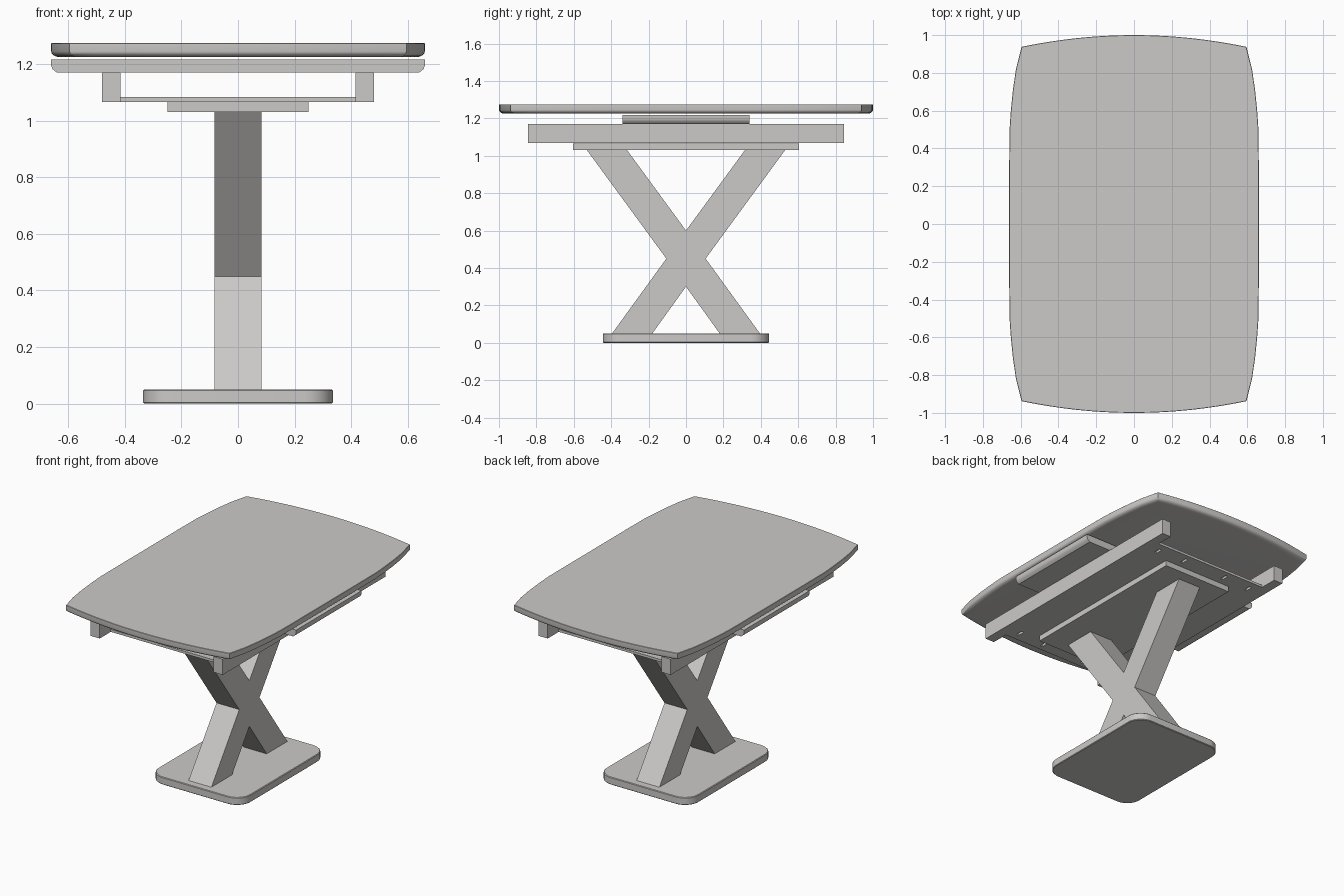
import bpy
import bmesh
from math import sin, cos, pi
from mathutils import Matrix

cube = bpy.data.objects.get("Cube")
if cube:
    bpy.data.objects.remove(cube, do_unlink=True)

grey = bpy.data.materials.new("light warm grey")
grey.use_nodes = True
colour = (0.60, 0.59, 0.575, 1)
grey.diffuse_color = colour
grey.node_tree.nodes["Principled BSDF"].inputs["Base Color"].default_value = colour


def finish(name, bm, smooth=False):
    bmesh.ops.recalc_face_normals(bm, faces=bm.faces)
    mesh = bpy.data.meshes.new(name)
    bm.to_mesh(mesh)
    bm.free()
    mesh.materials.append(grey)
    obj = bpy.data.objects.new(name, mesh)
    bpy.context.collection.objects.link(obj)
    if smooth:
        bpy.ops.object.select_all(action='DESELECT')
        obj.select_set(True)
        bpy.context.view_layer.objects.active = obj
        bpy.ops.object.shade_smooth_by_angle(angle=0.6)
    return obj


def box(name, x, y, z):
    """Box from (low, high) ranges."""
    bm = bmesh.new()
    bmesh.ops.create_cube(bm, size=1)
    for v in bm.verts:
        v.co = [r[0] if c < 0 else r[1] for r, c in zip((x, y, z), v.co)]
    return finish(name, bm)


def loft(name, rings, smooth=False):
    """Capped skin through matching rings of points."""
    bm = bmesh.new()
    rows = [[bm.verts.new(p) for p in ring] for ring in rings]
    n = len(rows[0])
    for a, b in zip(rows, rows[1:]):
        for i in range(n):
            j = (i + 1) % n
            bm.faces.new((a[i], a[j], b[j], b[i]))
    bm.faces.new(rows[0])
    bm.faces.new(rows[-1])
    return finish(name, bm, smooth)


def rounded(hx, hy, r, steps=8):
    """Rectangle outline with round corners."""
    points = []
    for k, (sx, sy) in enumerate(((1, 1), (-1, 1), (-1, -1), (1, -1))):
        for i in range(steps + 1):
            a = (k + i / steps) * pi / 2
            points.append((sx * (hx - r) + r * cos(a), sy * (hy - r) + r * sin(a)))
    return points


# Foot plate with softened rims
def foot_ring(inset, z):
    return [(x, y, z) for x, y in rounded(0.335 - inset, 0.445 - inset, 0.1 - inset)]


loft("foot_plate", [foot_ring(0.004, 0), foot_ring(0, 0.004),
                    foot_ring(0, 0.046), foot_ring(0.004, 0.05)], True)

# Crossed pedestal, one X profile extruded across the table
half = [(0, 0.3), (0.18, 0.05), (0.395, 0.05), (0.105, 0.45), (0.53, 1.03), (0.315, 1.03), (0, 0.6)]
profile = half + [(-y, z) for y, z in reversed(half[1:-1])]
loft("crossed_pedestal", [[(x, y, z) for y, z in profile] for x in (-0.083, 0.083)])

# Mounting plate on the pedestal and thin tray between the rails
box("mounting_plate", (-0.25, 0.25), (-0.605, 0.605), (1.03, 1.066))
tray = box("tray", (-0.415, 0.415), (-0.73, 0.73), (1.067, 1.083))

# Screw slots through the tray corners
bm = bmesh.new()
for sx in (-1, 1):
    for sy in (-1, 1):
        for x, y in ((0.36, 0.66), (0.16, 0.67)):
            place = Matrix.Translation((sx * x, sy * y, 1.075)) @ Matrix.Diagonal((0.018, 0.05, 0.1, 1))
            bmesh.ops.create_cube(bm, size=1, matrix=place)
cutter = finish("slot_cutter", bm)
cutter.hide_render = True
cutter.hide_viewport = True
cut = tray.modifiers.new("slots", 'BOOLEAN')
cut.object = cutter
cut.solver = 'EXACT'

# Sliding rails
for side, s in (("left", 1), ("right", -1)):
    box(side + "_rail", sorted((s * 0.415, s * 0.48)), (-0.845, 0.845), (1.067, 1.17))

# Stored extension leaf with rounded lower ends
leaf = [(0.64, 1.17), (0.655, 1.182), (0.661, 1.195), (0.661, 1.217)]
leaf = leaf + [(-x, z) for x, z in reversed(leaf)]
loft("extension_leaf", [[(x, y, z) for x, z in leaf] for y in (-0.34, 0.34)], True)


# Table top: bowed sides and ends meeting at crisp corners, rounded below
def top_outline():
    side = [(0.66, 0), (0.66, 0.35), (0.659, 0.5), (0.652, 0.6), (0.641, 0.71), (0.625, 0.82)]
    end = [(0.595 * (1 - i / 8), 1 - 0.062 * (1 - i / 8) ** 2) for i in range(9)]
    quarter = side + end
    upper = quarter + [(-x, y) for x, y in reversed(quarter[:-1])]
    return upper + [(-x, -y) for x, y in upper[1:-1]]


def top_ring(inset, z):
    return [(x * (1 - inset / 0.66), y * (1 - inset), z) for x, y in top_outline()]


rings = [top_ring(0.03 * (1 - sin(a)), 1.245 - 0.02 * cos(a)) for a in (i * pi / 10 for i in range(6))]
loft("table_top", rings + [top_ring(0, 1.273), top_ring(0.002, 1.275)], True)
